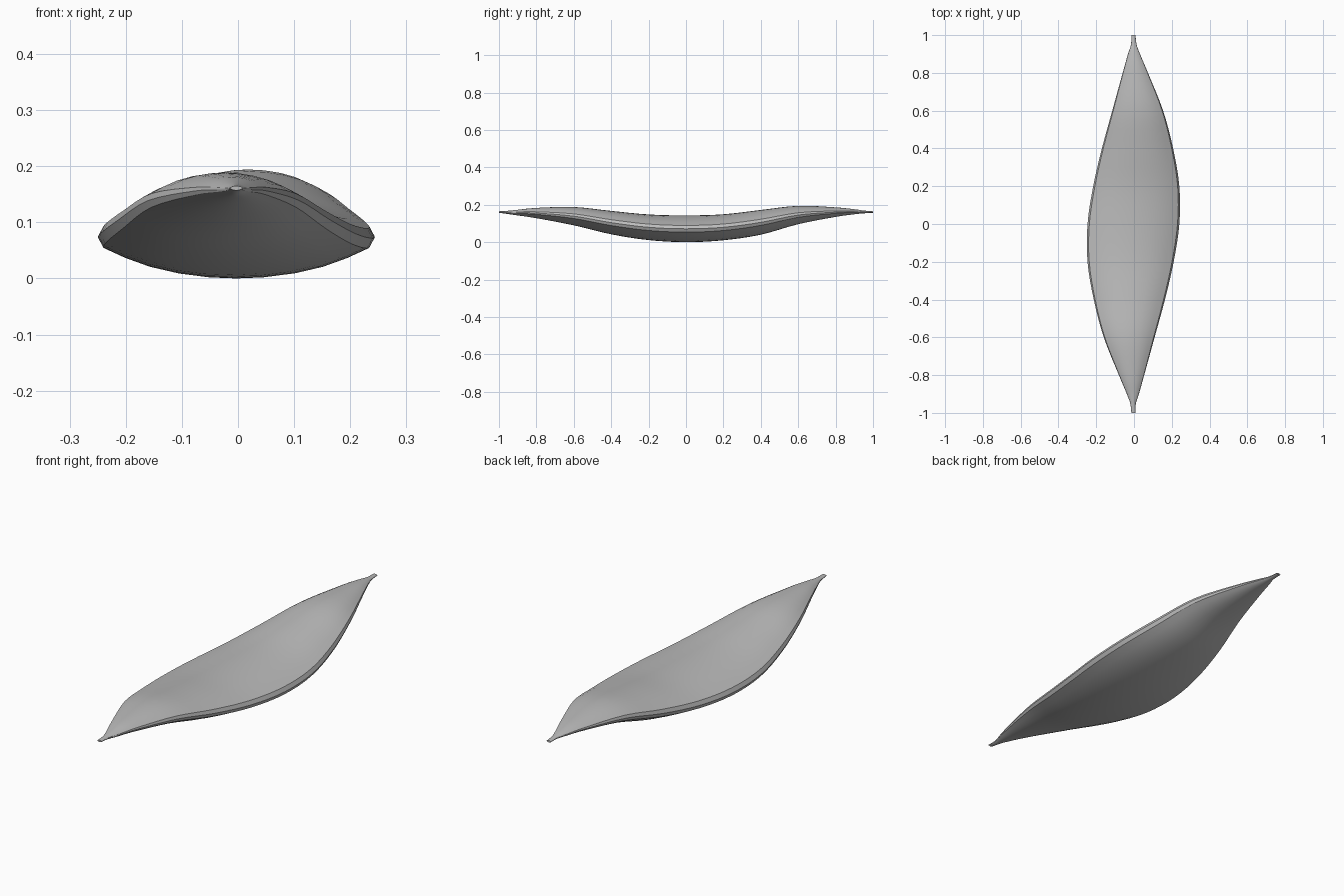
import bpy
import bmesh
from mathutils import Vector

cube = bpy.data.objects.get("Cube")
if cube:
    bpy.data.objects.remove(cube, do_unlink=True)

# Stations along the length: y, edge offset, underside height, top height
STATIONS = [Vector(s) for s in (
    (-1, .011, .157, .165), (-.95, .013, .150, .168), (-.9, .029, .143, .173),
    (-.8, .057, .128, .183), (-.6, .112, .09, .188), (-.4, .167, .042, .167),
    (-.2, .213, .011, .148), (0, .243, 0, .143), (.2, .243, .01, .149),
    (.4, .21, .04, .172), (.6, .157, .096, .194), (.8, .077, .135, .186),
    (.9, .035, .149, .176), (.95, .017, .154, .169), (1, .011, .157, .165))]
STEPS = 4
SHIFT = -.003

# Half section from rim to rim
HALF = (-1, -.96, -.8, -.62, -.42, -.2, 0, .2, .42, .62, .8, .96, 1)


def smooth_path(points, steps):
    """Catmull-Rom curve through the points."""
    path = []
    last = len(points) - 1
    for i in range(last):
        a, b = points[max(i - 1, 0)], points[i]
        c, d = points[i + 1], points[min(i + 2, last)]
        for k in range(steps):
            t = k / steps
            path.append((2 * b + (c - a) * t + (2 * a - 5 * b + 4 * c - d) * t ** 2
                         + (3 * b - a - 3 * c + d) * t ** 3) / 2)
    path.append(points[-1])
    return path


def bulge(u):
    """Lens thickness with a blunt rim."""
    return .25 if abs(u) == .96 else max(0, 1 - u * u) ** .68


def section(u_list, left, right, low, high, y):
    """Closed lens-shaped ring at one station."""
    mid, thick = (low + high) / 2, (high - low) / 2
    centre, half = (left + right) / 2, (right - left) / 2
    under = [(u, -bulge(u)) for u in u_list]
    over = [(u, bulge(u)) for u in reversed(u_list[1:-1])]
    return [(centre + half * u, y, mid + thick * h) for u, h in under + over]


# Loft the twisted leaf body; the left edge is the right edge turned half round
path = smooth_path(STATIONS, STEPS)
turned = list(reversed(path))
bm = bmesh.new()
rings = []
for here, there in zip(path, turned):
    y, right, low, high = here
    ring = section(HALF, SHIFT - there[1], SHIFT + right, low, high, y)
    rings.append([bm.verts.new(p) for p in ring])
for r, s in zip(rings, rings[1:]):
    for i in range(len(r)):
        j = (i + 1) % len(r)
        bm.faces.new((r[i], r[j], s[j], s[i]))

# Small flat end caps
bm.faces.new(rings[0])
bm.faces.new(rings[-1])
bmesh.ops.recalc_face_normals(bm, faces=bm.faces)

mesh = bpy.data.meshes.new("leaf_body")
bm.to_mesh(mesh)
bm.free()
body = bpy.data.objects.new("leaf_body", mesh)
bpy.context.collection.objects.link(body)

# Plain grey
grey = bpy.data.materials.new("plain_grey")
grey.use_nodes = True
colour = (.5, .5, .5, 1)
grey.diffuse_color = colour
grey.node_tree.nodes["Principled BSDF"].inputs["Base Color"].default_value = colour
mesh.materials.append(grey)

bpy.ops.object.select_all(action='DESELECT')
body.select_set(True)
bpy.context.view_layer.objects.active = body
bpy.ops.object.shade_smooth_by_angle(angle=.52)
